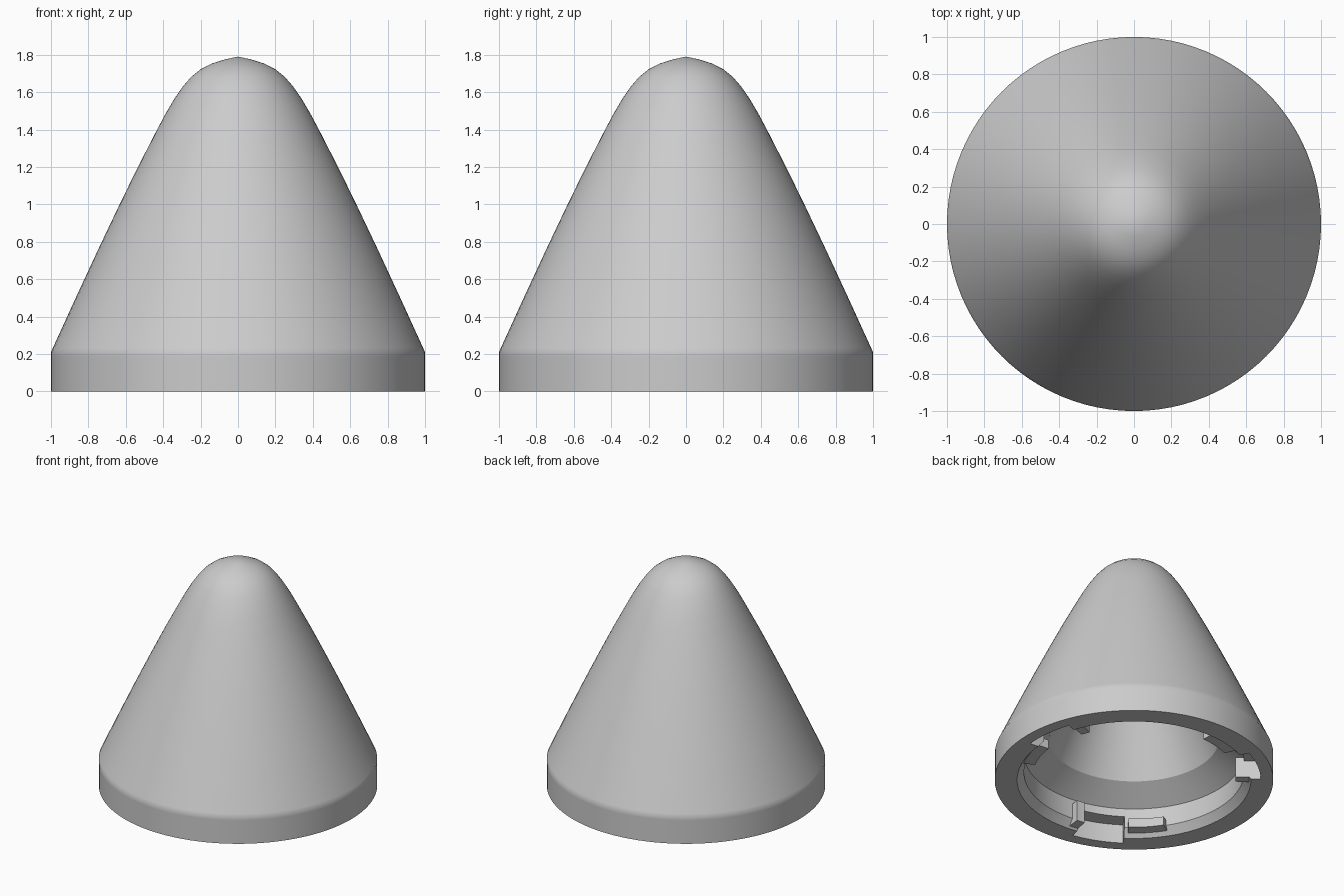
import bpy, bmesh
from math import sin, cos, radians
from mathutils import Matrix, Vector

cube = bpy.data.objects.get("Cube")
if cube:
    bpy.data.objects.remove(cube, do_unlink=True)

grey = bpy.data.materials.new("plain_grey")
grey.use_nodes = True
grey.diffuse_color = (0.6, 0.6, 0.6, 1)
grey.node_tree.nodes["Principled BSDF"].inputs["Base Color"].default_value = (0.6, 0.6, 0.6, 1)


def add_object(name, bm):
    bmesh.ops.recalc_face_normals(bm, faces=bm.faces)
    mesh = bpy.data.meshes.new(name)
    bm.to_mesh(mesh)
    bm.free()
    mesh.materials.append(grey)
    obj = bpy.data.objects.new(name, mesh)
    bpy.context.collection.objects.link(obj)
    return obj


def activate(obj):
    bpy.ops.object.select_all(action='DESELECT')
    obj.select_set(True)
    bpy.context.view_layer.objects.active = obj


def smooth(obj):
    activate(obj)
    bpy.ops.object.shade_smooth_by_angle(angle=radians(30))


def lathe(name, profile, steps=96):
    bm = bmesh.new()
    verts = [bm.verts.new((r, 0, z)) for r, z in profile]
    edges = [bm.edges.new(pair) for pair in zip(verts, verts[1:])]
    bmesh.ops.spin(bm, geom=verts + edges, cent=(0, 0, 0), axis=(0, 0, 1),
                   angle=radians(360), steps=steps)
    bmesh.ops.remove_doubles(bm, verts=bm.verts, dist=0.0005)
    return add_object(name, bm)


def arc_block(name, r0, r1, z0, z1, start, end, steps=8):
    """Solid ring segment between two radii, heights and angles in degrees."""
    bm = bmesh.new()
    rings = []
    for i in range(steps + 1):
        a = radians(start + (end - start) * i / steps)
        rings.append([bm.verts.new((r * cos(a), r * sin(a), z))
                      for r, z in ((r0, z0), (r1, z0), (r1, z1), (r0, z1))])
    for a, b in zip(rings, rings[1:]):
        for k in range(4):
            n = (k + 1) % 4
            bm.faces.new((a[k], a[n], b[n], b[k]))
    bm.faces.new(rings[0])
    bm.faces.new(rings[-1])
    return add_object(name, bm)


# Hollow cone shell: outer skin from the tip down, then socket and inner cavity
outer = [(0, 1.79), (.07, 1.775), (.14, 1.753), (.2, 1.722), (.25, 1.682),
         (.295, 1.63), (.34, 1.565), (.39, 1.48), (.44, 1.385), (.54, 1.19),
         (.64, .985), (.74, .775), (.87, .495), (.99, .232), (1, .21), (1, .185), (1, 0)]
inner = [(.84, 0), (.79, .06), (.79, .215), (.61, .34), (.45, .69),
         (.3, 1.01), (.16, 1.28), (.08, 1.37), (0, 1.4)]
cone = lathe("cone_shell", outer + inner)

# Three entry notches cut into the socket, each with a stop and a locking lug
for i in range(3):
    mid = 7 + 120 * i
    cutter = arc_block("notch_cutter", .7, .91, -.1, .15, mid - 12, mid + 12)
    cut = cone.modifiers.new("notch", 'BOOLEAN')
    cut.operation = 'DIFFERENCE'
    cut.solver = 'EXACT'
    cut.object = cutter
    activate(cone)
    bpy.ops.object.modifier_apply(modifier=cut.name)
    bpy.data.objects.remove(cutter, do_unlink=True)

    smooth(arc_block("notch_stop", .73, .87, .015, .18, mid + 12, mid + 17))
    smooth(arc_block("locking_lug", .73, .83, .03, .1, mid - 34, mid - 14))

smooth(cone)
